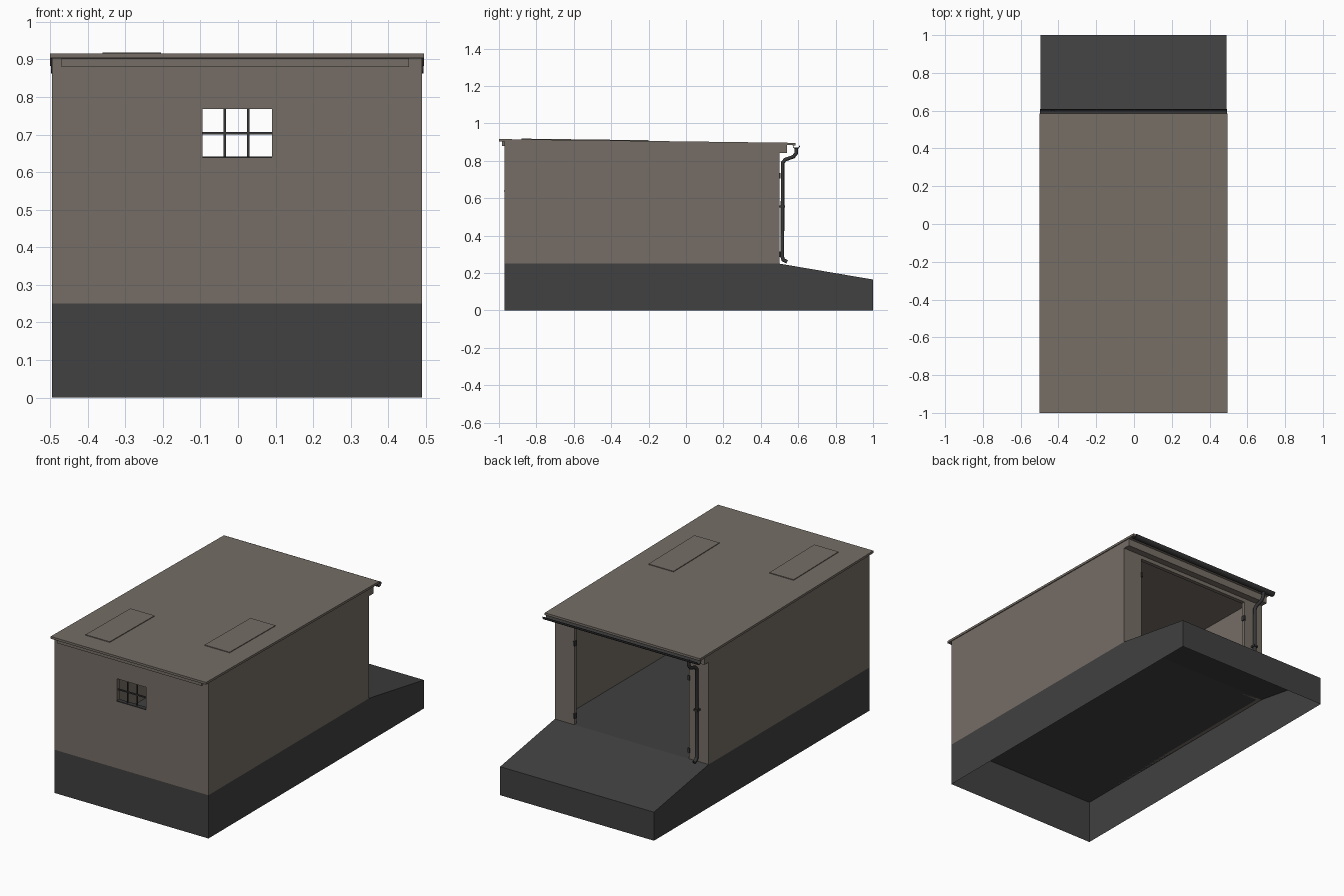
import bpy, bmesh, math
from mathutils import Vector

cube = bpy.data.objects.get("Cube")
if cube:
    bpy.data.objects.remove(cube, do_unlink=True)


def material(name, rgb):
    m = bpy.data.materials.new(name)
    m.use_nodes = True
    col = (*rgb, 1)
    m.diffuse_color = col
    m.node_tree.nodes["Principled BSDF"].inputs["Base Color"].default_value = col
    return m


PLASTER = material("warm grey plaster", (0.18, 0.155, 0.132))
CONCRETE = material("dark concrete", (0.052, 0.052, 0.052))
METAL = material("dark metal", (0.038, 0.038, 0.038))


def add_mesh(name, bm, mat):
    bmesh.ops.recalc_face_normals(bm, faces=bm.faces)
    me = bpy.data.meshes.new(name)
    bm.to_mesh(me)
    bm.free()
    me.materials.append(mat)
    ob = bpy.data.objects.new(name, me)
    bpy.context.collection.objects.link(ob)
    return ob


def prism(name, profile, x0, x1, mat):
    """Extrude a (y, z) outline from x0 to x1."""
    bm = bmesh.new()
    face = bm.faces.new([bm.verts.new((x0, y, z)) for y, z in profile])
    new = bmesh.ops.extrude_face_region(bm, geom=[face])["geom"]
    bmesh.ops.translate(bm, vec=(x1 - x0, 0, 0),
                        verts=[g for g in new if isinstance(g, bmesh.types.BMVert)])
    return add_mesh(name, bm, mat)


def box(name, x, y, z, mat):
    return prism(name, [(y[0], z[0]), (y[1], z[0]), (y[1], z[1]), (y[0], z[1])],
                 x[0], x[1], mat)


def roof_z(y):
    """Height of the top of the gently falling roof."""
    return 0.916 - 0.0127 * (y + 1)


def sloped(name, x, y, low, high, mat):
    """Slab that follows the roof slope, between two offsets from its top."""
    a, b = y
    return prism(name, [(a, roof_z(a) + low), (b, roof_z(b) + low),
                        (b, roof_z(b) + high), (a, roof_z(a) + high)], x[0], x[1], mat)


def cut(ob, cutters):
    for c in cutters:
        mod = ob.modifiers.new("cut", "BOOLEAN")
        mod.operation, mod.solver, mod.object = "DIFFERENCE", "EXACT", c
    deps = bpy.context.evaluated_depsgraph_get()
    me = bpy.data.meshes.new_from_object(ob.evaluated_get(deps))
    ob.modifiers.clear()
    ob.data = me
    for c in cutters:
        bpy.data.objects.remove(c, do_unlink=True)


L, R = -0.495, 0.49          # side faces
FRONT, BACK, FLOOR = -0.97, 0.5, 0.25

# Foundation with ramp, open underneath
base = prism("foundation_and_ramp",
             [(FRONT, 0), (1, 0), (1, 0.165), (BACK, FLOOR), (FRONT, FLOOR)], L, R, CONCRETE)
bm = bmesh.new()
bm.from_mesh(base.data)
bottom = [f for f in bm.faces if f.calc_center_median().z < 0.001]
bmesh.ops.delete(bm, geom=bottom, context="FACES_ONLY")
bm.to_mesh(base.data)
bm.free()

# Hollow walls with a window and a doorway
T = 0.022
walls = prism("walls", [(FRONT, FLOOR), (BACK, FLOOR), (BACK, roof_z(BACK) - 0.012),
                        (FRONT, roof_z(FRONT) - 0.012)], L, R, PLASTER)
WIN_X, WIN_Z = (-0.095, 0.09), (0.64, 0.768)
cut(walls, [
    box("room_cutter", (L + T, R - T), (FRONT + T, BACK - T), (0.1, 1.1), PLASTER),
    box("window_cutter", WIN_X, (FRONT - 0.1, FRONT + 0.1), WIN_Z, PLASTER),
    box("door_cutter", (L + 0.125, R - 0.125), (BACK - 0.1, BACK + 0.1), (0.1, 0.82), PLASTER),
])

# Roof, trims and raised roof panels
sloped("roof", (-0.5, 0.495), (-1, 0.585), -0.013, 0, PLASTER)
sloped("front_trim", (-0.47, 0.455), (-0.985, FRONT), -0.036, -0.013, PLASTER)
sloped("rear_beam", (L, R), (BACK, 0.54), -0.055, -0.013, PLASTER)
sloped("left_roof_panel", (0.22, 0.38), (-0.62, -0.2), 0, 0.004, PLASTER)
sloped("right_roof_panel", (-0.36, -0.205), (-0.88, -0.47), 0, 0.004, PLASTER)

# Window bars and sill
WIN_Y = (FRONT + 0.007, FRONT + 0.014)
for i, x in enumerate((-0.035, 0.027)):
    box(f"window_upright_{i + 1}", (x - 0.003, x + 0.003), WIN_Y, WIN_Z, METAL)
box("window_crossbar", WIN_X, WIN_Y, (0.7, 0.707), METAL)
box("window_sill", WIN_X, (FRONT - 0.004, FRONT + T), (0.637, 0.642), METAL)

# Hinges on both door jambs
for side, x in (("right", L + 0.125), ("left", R - 0.125)):
    for level, z in (("lower", 0.3), ("upper", 0.72)):
        box(f"{side}_{level}_hinge", (x - 0.006, x + 0.006), (BACK - 0.018, BACK + 0.005),
            (z - 0.014, z + 0.014), METAL)

# Half-round gutter
arc = [math.pi * (1 + i / 8) for i in range(9)]
GY, GZ = 0.59, 0.882
outline = [(GY + 0.02 * math.cos(a), GZ + 0.02 * math.sin(a)) for a in arc]
outline += [(GY + 0.016 * math.cos(a), GZ + 0.016 * math.sin(a)) for a in reversed(arc)]
prism("gutter", outline, -0.498, 0.493, METAL)

# Downpipe with swan neck and kick-out
curve = bpy.data.curves.new("downpipe", "CURVE")
curve.dimensions = "3D"
curve.bevel_depth, curve.bevel_resolution = 0.01, 2
curve.use_fill_caps = True
path = [(0.59, 0.87), (0.589, 0.84), (0.575, 0.822), (0.53, 0.806), (0.517, 0.79),
        (0.515, 0.285), (0.52, 0.27), (0.54, 0.26)]
spline = curve.splines.new("POLY")
spline.points.add(len(path) - 1)
for p, (y, z) in zip(spline.points, path):
    p.co = (-0.43, y, z, 1)
tmp = bpy.data.objects.new("downpipe_path", curve)
bpy.context.collection.objects.link(tmp)
deps = bpy.context.evaluated_depsgraph_get()
pipe_mesh = bpy.data.meshes.new_from_object(tmp.evaluated_get(deps))
bpy.data.objects.remove(tmp, do_unlink=True)
pipe_mesh.materials.clear()
pipe_mesh.materials.append(METAL)
pipe_mesh.shade_smooth()
pipe = bpy.data.objects.new("downpipe", pipe_mesh)
bpy.context.collection.objects.link(pipe)
box("downpipe_bracket", (-0.443, -0.417), (BACK, 0.528), (0.55, 0.56), METAL)
